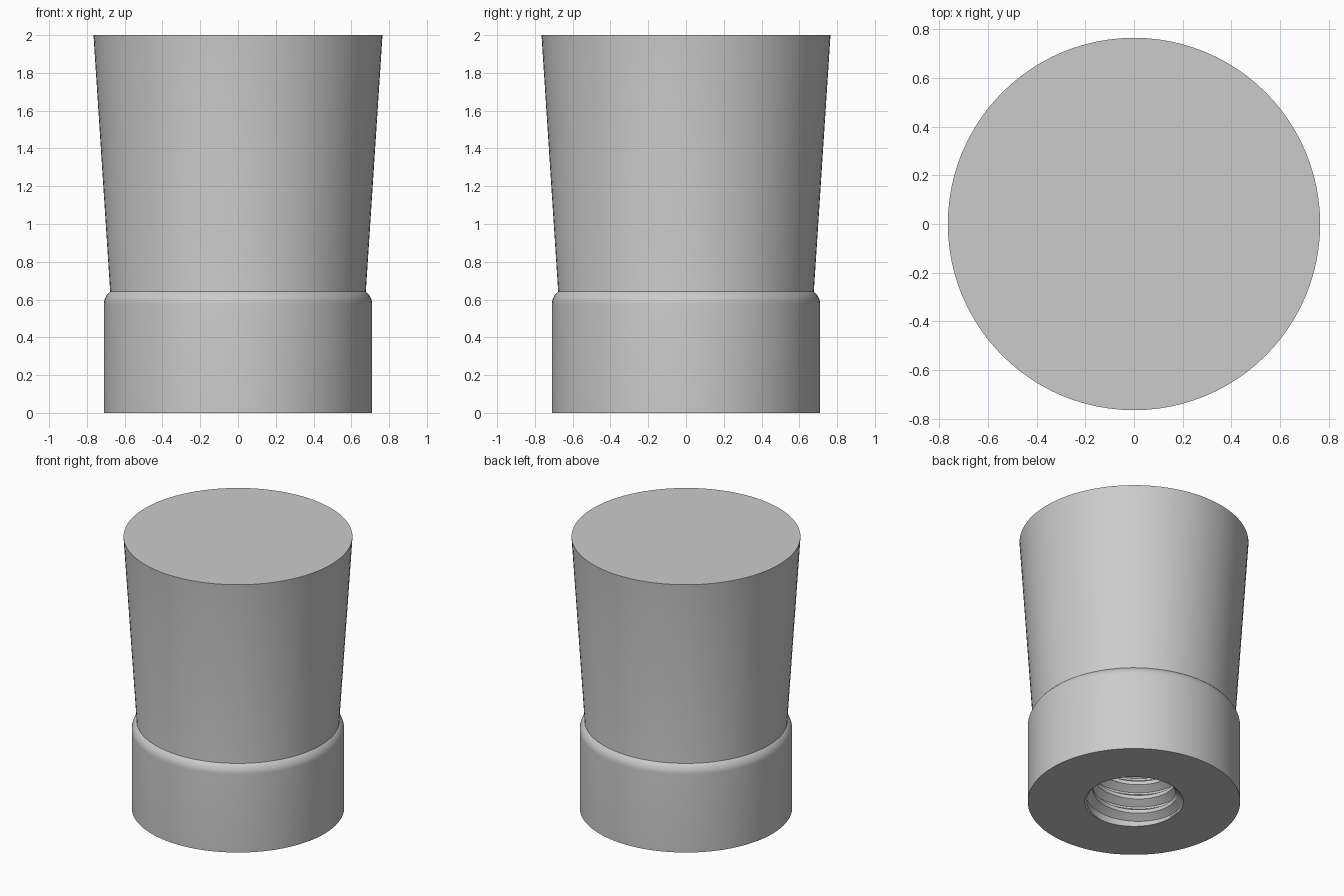
import bpy, bmesh, math

SEG = 96
PITCH, DEPTH = 0.11, 1.0
MINOR, MAJOR, MOUTH = 0.275, 0.325, 0.33

cube = bpy.data.objects.get("Cube")
if cube:
    bpy.data.objects.remove(cube)

grey = bpy.data.materials.new("light grey")
grey.use_nodes = True
grey.diffuse_color = (0.6, 0.6, 0.6, 1)
grey.node_tree.nodes["Principled BSDF"].inputs["Base Color"].default_value = (0.6, 0.6, 0.6, 1)


def swept_object(name, rows, point, inward=False):
    """Grid of rows around the z axis; point(row, turn) gives radius and height."""
    bm = bmesh.new()
    grid = []
    for k in range(rows):
        row = []
        for j in range(SEG + 1):
            r, z = point(k, j / SEG)
            a = 2 * math.pi * j / SEG
            row.append(bm.verts.new((r * math.cos(a), r * math.sin(a), z)))
        grid.append(row)
    for low, high in zip(grid, grid[1:]):
        for j in range(SEG):
            quad = [low[j], low[j + 1], high[j + 1], high[j]]
            bm.faces.new(quad[::-1] if inward else quad)
    # End disc
    disc = grid[-1][:-1]
    bm.faces.new(disc[::-1] if inward else disc)
    bmesh.ops.remove_doubles(bm, verts=bm.verts, dist=1e-5)
    bmesh.ops.dissolve_degenerate(bm, dist=1e-5, edges=bm.edges)
    mesh = bpy.data.meshes.new(name)
    bm.to_mesh(mesh)
    bm.free()
    mesh.materials.append(grey)
    obj = bpy.data.objects.new(name, mesh)
    bpy.context.collection.objects.link(obj)
    bpy.ops.object.select_all(action='DESELECT')
    obj.select_set(True)
    bpy.context.view_layer.objects.active = obj
    bpy.ops.object.shade_smooth_by_angle(angle=math.radians(30))
    return obj


# Collar with rounded shoulder, then the flared solid body
profile = [(MOUTH, 0), (0.71, 0)]
for i in range(7):
    a = math.radians(52 * i / 6)
    profile.append((0.625 + 0.085 * math.cos(a), 0.575 + 0.085 * math.sin(a)))
profile += [(0.677, 0.645), (0.765, 2)]
swept_object("collar_and_flared_body", len(profile), lambda k, t: profile[k])

# Helical thread in the blind hole underneath
thread = [(0, MINOR), (0.25, MINOR), (0.56, MAJOR), (0.69, MAJOR)]


def thread_point(k, turn):
    phase, radius = thread[k % 4]
    z = PITCH * (k // 4 - 1 + phase + turn)
    if z <= 0:
        return MOUTH, 0
    if z >= DEPTH:
        return MINOR, DEPTH
    return max(radius, MOUTH - z), z


swept_object("threaded_hole", 4 * (math.ceil(DEPTH / PITCH) + 2), thread_point, inward=True)
